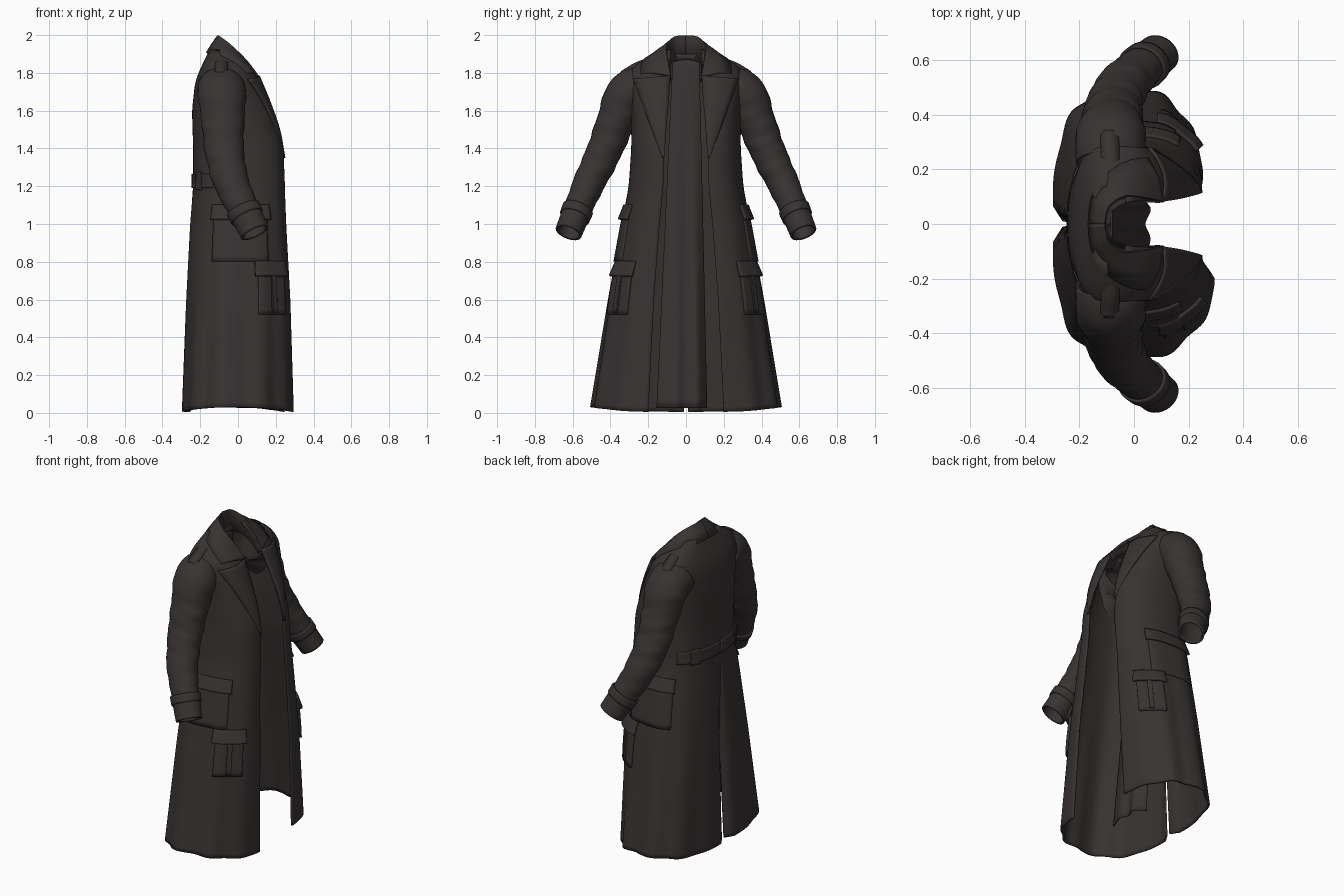
import bpy, bmesh
from math import sin, cos, pi, exp
from mathutils import Vector

cube = bpy.data.objects.get("Cube")
if cube:
    bpy.data.objects.remove(cube)

cloth = bpy.data.materials.new("dark_brown_cloth")
cloth.use_nodes = True
COLOUR = (0.040, 0.033, 0.033, 1)
cloth.diffuse_color = COLOUR
bsdf = cloth.node_tree.nodes["Principled BSDF"]
bsdf.inputs["Base Color"].default_value = COLOUR
bsdf.inputs["Roughness"].default_value = 0.9


def build(name, grids, thickness, closed=False):
    """Skin one or more grids of points, then thicken them."""
    bm = bmesh.new()
    for rows in grids:
        vs = [[bm.verts.new(p) for p in row] for row in rows]
        for a, b in zip(vs, vs[1:]):
            n = len(a)
            for i in range(n if closed else n - 1):
                j = (i + 1) % n
                bm.faces.new((a[i], a[j], b[j], b[i]))
    bmesh.ops.remove_doubles(bm, verts=bm.verts, dist=0.0008)
    bmesh.ops.recalc_face_normals(bm, faces=bm.faces)
    mesh = bpy.data.meshes.new(name)
    bm.to_mesh(mesh)
    bm.free()
    mesh.materials.append(cloth)
    ob = bpy.data.objects.new(name, mesh)
    bpy.context.collection.objects.link(ob)
    mod = ob.modifiers.new("thickness", "SOLIDIFY")
    mod.thickness, mod.offset = thickness, 0
    bpy.ops.object.select_all(action='DESELECT')
    ob.select_set(True)
    bpy.context.view_layer.objects.active = ob
    bpy.ops.object.shade_smooth_by_angle(angle=0.7)


def spline(pts, n):
    """Smooth path through points of any dimension."""
    pts = [Vector(p) for p in pts]
    out = []
    for k in range(n + 1):
        f = k / n * (len(pts) - 1)
        i = min(int(f), len(pts) - 2)
        t = f - i
        b, c = pts[i], pts[i + 1]
        a = pts[i - 1] if i else b * 2 - c
        d = pts[i + 2] if i + 2 < len(pts) else c * 2 - b
        out.append(b + (c - a) * (t / 2) + (a * 2 - b * 5 + c * 4 - d) * (t * t / 2)
                   + (b * 3 - a - c * 3 + d) * (t ** 3 / 2))
    return out


# Height, back x, side x, half width, front edge x, front edge y
SECTIONS = [
    (0.0, -.292, -.02, .50, .27, .20),
    (0.6, -.27, -.02, .405, .262, .17),
    (1.0, -.25, -.02, .335, .247, .14),
    (1.2, -.232, -.03, .298, .243, .12),
    (1.4, -.232, -.04, .284, .235, .115),
    (1.6, -.238, -.06, .285, .18, .10),
    (1.75, -.222, -.09, .305, .115, .09),
    (1.82, -.195, -.10, .295, .07, .085),
    (1.88, -.165, -.10, .20, .01, .085),
    (1.94, -.135, -.09, .10, -.05, .075),
]


def section(z):
    z = min(max(z, 0), 1.94)
    for lo, hi in zip(SECTIONS, SECTIONS[1:]):
        if z <= hi[0]:
            t = (z - lo[0]) / (hi[0] - lo[0])
            return Vector([a + (b - a) * t for a, b in zip(lo[1:], hi[1:])])


def body(u, z, s):
    """Coat surface: u runs from the back seam to the front edge."""
    xb, xm, w, xf, g = (section(z - .025) + section(z) + section(z + .025)) / 3
    low = max(0, 1 - z / 1.15)
    xf += low * (-.03 if s > 0 else .02)
    vent = .014 * low
    if u < .5:
        a, power = u * pi, .85 - .11 * low
        y = vent + (w - vent) * max(sin(a), 0) ** power
        x = xm + (xb - xm) * max(cos(a), 0) ** power
    else:
        a, power = (u - .5) * pi, .85 + .13 * low
        y = g + (w - g) * max(cos(a), 0) ** power
        x = xm + (xf - xm) * max(sin(a), 0) ** power
    x += .04 * min(1, low * 2) * exp(-(y / .035) ** 2)
    fold = .011 * low * sin(10 * pi * u) * sin(pi * u)
    return Vector((x + fold * -cos(pi * u), s * (y + fold * sin(pi * u)), z))


def patch(name, u0, u1, z0, z1, lift0, lift1, s, thick=.014):
    """Panel lying on the coat; lift0 at its lower edge, lift1 at its upper."""
    rows = []
    for k in range(9):
        t = k / 8
        row = []
        for i in range(19):
            u, z = u0 + (u1 - u0) * i / 18, z0 + (z1 - z0) * t
            p = body(u, z, s)
            du = body(min(u + .01, 1), z, s) - body(max(u - .01, 0), z, s)
            n = du.cross(body(u, z + .02, s) - p).normalized() * s
            if n.dot(Vector((p.x + .03, p.y, 0))) < 0:
                n = -n
            row.append(p + n * (lift0 + (lift1 - lift0) * t))
        rows.append(row)
    build(name, [rows], thick)


# Coat shell, open at the front and vented at the back
shells = []
for s in (1, -1):
    rows = []
    for k in range(73):
        row = []
        for i in range(65):
            u = i / 64
            hem = .006 + .024 * sin(pi * u) ** 2
            row.append(body(u, hem + (1.92 - hem) * k / 72, s))
        rows.append(row)
    shells.append(rows)
build("coat_body", shells, .011)

# Inner lining panel hanging from the back of the neck, softly folded
lining = []
for k in range(41):
    t = k / 40
    across = spline([(-.06 * t, .07 + .04 * t), (.002 * t, .035 + .025 * t), (-.016 * t, 0),
                     (.002 * t, -.035 - .025 * t), (-.03 * t, -.07 - .085 * t)], 28)
    lining.append([Vector((-.092 + .147 * t + p.x, p.y, 1.88 - 1.855 * t)) for p in across])
build("inner_lining", [lining], .006)

# Collar: inner stand, rolled top edge and falling outer edge
stand = [(-.095, 0, 1.87), (-.075, .06, 1.86), (-.02, .085, 1.84), (.04, .085, 1.80), (.09, .083, 1.75)]
roll = [(-.11, 0, 1.993), (-.093, .065, 1.985), (-.035, .105, 1.94), (.04, .10, 1.868), (.108, .085, 1.782)]
fall = [(-.165, 0, 1.905), (-.15, .10, 1.897), (-.095, .185, 1.888), (-.02, .23, 1.857), (.048, .24, 1.793)]
for s in (1, -1):
    side = "left" if s > 0 else "right"
    flip = lambda rows: [[Vector((p.x, s * p.y, p.z)) for p in r] for r in rows]
    a, b, c = (spline(e, 24) for e in (stand, roll, fall))
    mid = [(p + q) / 2 + Vector((.012, .006, .012)) * (i / 24) for i, (p, q) in enumerate(zip(b, c))]
    build(side + "_collar", [flip([a, b, mid, c])], .012)

    # Peaked lapel folded back over the chest
    crease = spline([(.105, .083, 1.785), (.16, .092, 1.65), (.215, .105, 1.5), (.246, .115, 1.35)], 20)
    edge = spline([(.055, .28, 1.768), (.13, .235, 1.65), (.20, .18, 1.5), (.246, .122, 1.35)], 20)
    lapel = []
    for j in range(7):
        t = j / 6
        lapel.append([p.lerp(q, t) + Vector((.028 * sin(pi * t) * (1 - i / 20), 0, 0))
                      for i, (p, q) in enumerate(zip(crease, edge))])
    build(side + "_lapel", [flip(lapel)], .010)

    # Sleeve with soft creases; each path point is x, y, z, radius
    path = spline([(-.09, .22, 1.73, .105), (-.085, .31, 1.685, .110), (-.08, .376, 1.53, .096),
                   (-.07, .44, 1.37, .087), (-.035, .512, 1.22, .079),
                   (.028, .572, 1.08, .069), (.09, .622, .955, .064)], 72)

    def tube(i0, i1, grow, crease_amount):
        rows = []
        for i in range(i0, i1 + 1):
            p = path[i].to_3d()
            d = (path[min(i + 1, 72)].to_3d() - path[max(i - 1, 0)].to_3d()).normalized()
            e1 = (Vector((1, 0, 0)) - d * d.x).normalized()
            e2 = d.cross(e1)
            row = []
            for k in range(32):
                a = 2 * pi * k / 32
                wave = sin(i * .6 + 2.5 * sin(a)) + .7 * sin(i * 1.1 - 3 * cos(a) + 1)
                r = path[i].w * (1 + crease_amount * wave * sin(pi * i / 72)) + grow
                row.append(p + e1 * (r * 1.12 * cos(a)) + e2 * (r * sin(a)))
            rows.append(row)
        return flip(rows)

    build(side + "_sleeve", [tube(0, 72, 0, .022)], .01, True)
    build(side + "_cuff", [tube(61, 72, .004, 0)], .008, True)
    build(side + "_cuff_strap", [tube(60, 64, .010, 0)], .010, True)

    # Shoulder strap
    strap = []
    for dx in (-.032, 0, .032):
        strap.append(spline([(-.085 + dx, .20, 1.873 - abs(dx) * .2), (-.087 + dx, .27, 1.846 - abs(dx) * .3),
                             (-.09 + dx, .34, 1.804 - abs(dx) * .4)], 10))
    build(side + "_shoulder_strap", [flip(strap)], .014)

    # Side pockets with flaps, and pleated pouches lower on the front
    patch(side + "_side_pocket", .37, .70, .80, 1.04, .006, .005, s)
    patch(side + "_side_pocket_flap", .36, .72, 1.02, 1.10, .024, .008, s)
    patch(side + "_pouch", .63, .83, .52, .75, .008, .010, s, .022)
    patch(side + "_pouch_pleat", .71, .75, .53, .73, .024, .026, s, .010)
    patch(side + "_pouch_flap", .61, .85, .72, .80, .030, .010, s)

    # Half belt across the back waist
    patch(side + "_back_belt", 0, .36, 1.19, 1.265, .007, .006, s)
    patch(side + "_belt_tab", .17, .25, 1.18, 1.275, .013, .012, s, .010)

# Hanging loop inside the neck
loop = [[(-.082, -.075 + .015 * i, z) for i in range(11)] for z in (1.87, 1.9)]
build("hanging_loop", [loop], .006)
